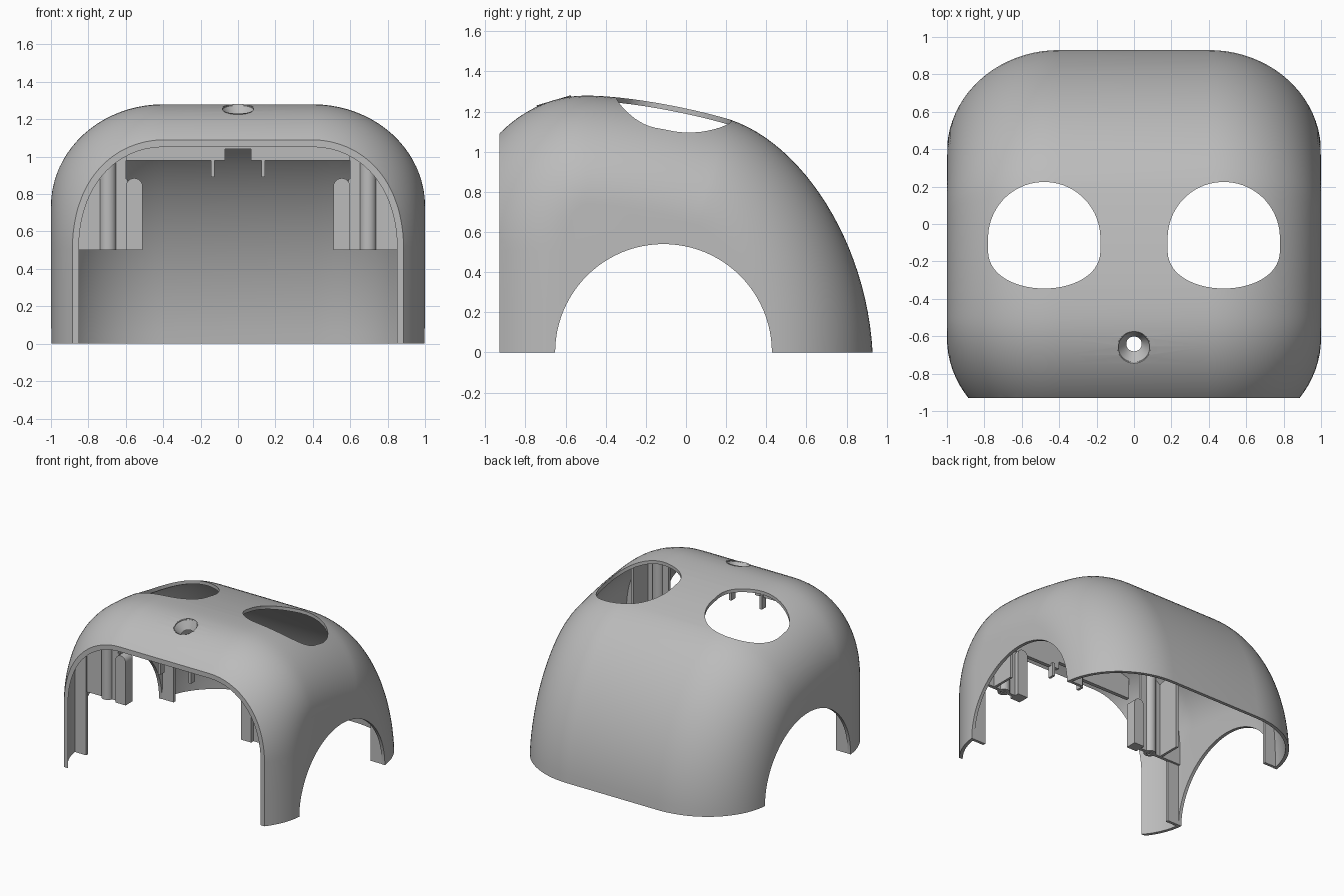
import bpy, bmesh, math
from mathutils import Vector, Matrix

old = bpy.data.objects.get("Cube")
if old:
    bpy.data.objects.remove(old, do_unlink=True)

grey = bpy.data.materials.new("matte_grey")
grey.use_nodes = True
grey.diffuse_color = (0.5, 0.5, 0.5, 1)
grey.node_tree.nodes["Principled BSDF"].inputs["Base Color"].default_value = (0.5, 0.5, 0.5, 1)

WALL = 0.026


def finish(name, bm):
    bmesh.ops.recalc_face_normals(bm, faces=bm.faces)
    mesh = bpy.data.meshes.new(name)
    bm.to_mesh(mesh)
    bm.free()
    mesh.materials.append(grey)
    ob = bpy.data.objects.new(name, mesh)
    bpy.context.collection.objects.link(ob)
    return ob


def box(name, lo, hi):
    bm = bmesh.new()
    lo, hi = Vector(lo), Vector(hi)
    m = Matrix.Translation((lo + hi) / 2) @ Matrix.Diagonal((*(hi - lo), 1))
    bmesh.ops.create_cube(bm, size=1, matrix=m)
    return finish(name, bm)


def cone(name, r_low, r_high, depth, matrix, sides=48):
    bm = bmesh.new()
    bmesh.ops.create_cone(bm, cap_ends=True, segments=sides, radius1=r_low,
                          radius2=r_high, depth=depth, matrix=matrix)
    return finish(name, bm)


def prism(name, points, direction):
    bm = bmesh.new()
    face = bm.faces.new([bm.verts.new(p) for p in points])
    ext = bmesh.ops.extrude_face_region(bm, geom=[face])
    bmesh.ops.translate(bm, vec=direction,
                        verts=[v for v in ext["geom"] if isinstance(v, bmesh.types.BMVert)])
    return finish(name, bm)


def boolean(ob, cutter, mode="DIFFERENCE", keep=False):
    mod = ob.modifiers.new("cut", "BOOLEAN")
    mod.operation, mod.object, mod.solver = mode, cutter, "EXACT"
    with bpy.context.temp_override(object=ob, active_object=ob):
        bpy.ops.object.modifier_apply(modifier=mod.name)
    if not keep:
        bpy.data.objects.remove(cutter, do_unlink=True)


def smooth(ob, angle=35):
    bpy.ops.object.select_all(action="DESELECT")
    ob.select_set(True)
    bpy.context.view_layer.objects.active = ob
    bpy.ops.object.shade_smooth_by_angle(angle=math.radians(angle))


def bezier(a, b, c, d, n):
    a, b, c, d = map(Vector, (a, b, c, d))
    return [a * (1 - t) ** 3 + b * 3 * t * (1 - t) ** 2 + c * 3 * t * t * (1 - t) + d * t ** 3
            for t in (i / n for i in range(1, n + 1))]


def side_profile():
    # front foot, elliptical brow, sloping top, rounded back
    pts = [Vector((-1.155, z)) for z in (-0.6, -0.3, 0, 0.25)]
    for i in range(21):
        a = math.pi / 2 * i / 20
        pts.append(Vector((-0.5 - 0.655 * math.cos(a), 0.508 + 0.772 * math.sin(a))))
    pts += bezier((-0.5, 1.28), (-0.3, 1.28), (0.02, 1.22), (0.22, 1.16), 12)
    pts += bezier((0.22, 1.16), (0.58, 1.04), (0.90, 0.55), (0.93, 0), 24)
    return pts + [Vector((0.93, -0.3)), Vector((0.93, -0.6))]


def body(name, inset):
    # profile swept across x with large rolled shoulders
    pts = side_profile()
    last = len(pts) - 1
    normals = []
    for i in range(last + 1):
        t = (pts[min(i + 1, last)] - pts[max(i - 1, 0)]).normalized()
        normals.append(Vector((-t.y, t.x)))
    steps = 20
    angles = [math.pi / 2 * i / steps for i in range(steps + 1)]
    sections = [(-1, a) for a in reversed(angles)] + [(1, a) for a in angles]
    bm = bmesh.new()
    rows = []
    for side, a in sections:
        x = side * (0.4 + (0.6 - inset) * math.sin(a))
        sink = inset + (0.545 - inset) * (1 - math.cos(a))
        row = [p - n * sink for p, n in zip(pts, normals)]
        rows.append([bm.verts.new((x, p.x, p.y - inset)) if i in (0, last)
                     else bm.verts.new((x, p.x, p.y)) for i, p in enumerate(row)])
    for r, s in zip(rows, rows[1:]):
        for i in range(last):
            bm.faces.new((r[i], r[i + 1], s[i + 1], s[i]))
    bm.faces.new(rows[0])
    bm.faces.new(rows[-1])
    bm.faces.new([r[0] for r in rows] + [r[last] for r in reversed(rows)])
    return finish(name, bm)


# Hollow shell, trimmed flat at the front and the bottom
shell = body("shell", 0)
boolean(shell, body("hollow", WALL))
boolean(shell, box("trim", (-2, -0.93, 0), (2, 2, 2)), "INTERSECT")

# Side arches
turn = Matrix.Rotation(math.pi / 2, 4, "Y")
boolean(shell, cone("arch_cutter", 0.54, 0.54, 4, Matrix.Translation((0, -0.112, 0)) @ turn, 96))

# Two rounded top openings, flatter toward the front
for side in (-1, 1):
    outline = []
    for i in range(64):
        a = 2 * math.pi * (i + 0.5) / 64
        c, s = math.cos(a), math.sin(a)
        y = -0.075 + 0.3 * s if s > 0 else -0.14 - 0.205 * abs(s) ** 0.9
        outline.append((side * 0.48 + 0.3 * c, y, 0.9))
    boolean(shell, prism("opening_cutter", outline, (0, 0, 1)))

# Countersunk screw hole, square to the sloping brow
tilt = Matrix.Translation((0, -0.66, 1.257)) @ Matrix.Rotation(math.radians(16.5), 4, "X")
boolean(shell, cone("screw_cutter", 0.084, 0.084, 0.2, tilt))
smooth(shell)

cup = cone("screw_cup", 0.065, 0.09, 0.066, tilt @ Matrix.Translation((0, 0, -0.034)))
boolean(cup, cone("cup_cutter", 0.04, 0.09, 0.07, tilt @ Matrix.Translation((0, 0, -0.034))))
smooth(cup)

# Inside parts are trimmed to this solid so that they meet the wall
limit = body("limit", WALL * 0.6)


def fitted(ob):
    boolean(ob, limit, "INTERSECT", keep=True)
    return ob


# Cross bar behind the brow, notched in the middle, with two small ribs
bar = box("cross_bar", (-0.6, -0.80, 0.98), (0.6, -0.77, 1.3))
boolean(bar, box("notch", (-0.07, -1, 0.9), (0.07, -0.5, 1.04)))
fitted(bar)
for side in (-1, 1):
    x = side * 0.135
    fitted(box("bar_rib", (x - 0.01, -0.80, 0.89), (x + 0.01, -0.75, 1.0)))

for side, word in ((-1, "right"), (1, "left")):
    def sided(name, x0, x1, y0, y1, z0, z1):
        xs = sorted((side * x0, side * x1))
        return box(word + name, (xs[0], y0, z0), (xs[1], y1, z1))

    # Upright flanges at both feet of the arch
    fitted(sided("_front_flange", 0.87, 1.1, -0.675, -0.652, 0, 0.8))
    fitted(sided("_back_flange", 0.87, 1.1, 0.43, 0.453, 0, 0.5))

    # Hanging bracket: cross plate, fin, screw tube and round-topped post
    fitted(sided("_bracket_plate", 0.6, 1.1, -0.66, -0.635, 0.5, 1.3))
    fitted(sided("_bracket_fin", 0.78, 0.80, -0.64, -0.45, 0.5, 1.3))
    tube = cone(word + "_screw_tube", 0.045, 0.045, 0.8,
                Matrix.Translation((side * 0.695, -0.65, 0.9)), 24)
    boolean(tube, cone("bore", 0.024, 0.024, 0.3,
                       Matrix.Translation((side * 0.695, -0.65, 0.5)), 24))
    smooth(fitted(tube))
    arc = [math.pi * i / 12 for i in range(13)]
    top = [(side * 0.555 + 0.045 * math.cos(a), -0.69, 0.84 + 0.045 * math.sin(a)) for a in arc]
    foot = [(side * 0.555 - 0.045, -0.69, 0.5), (side * 0.555 + 0.045, -0.69, 0.5)]
    smooth(prism(word + "_post", top + foot, (0, 0.09, 0)))
    sided("_post_link", 0.59, 0.63, -0.66, -0.635, 0.5, 0.88)

bpy.data.objects.remove(limit, do_unlink=True)
